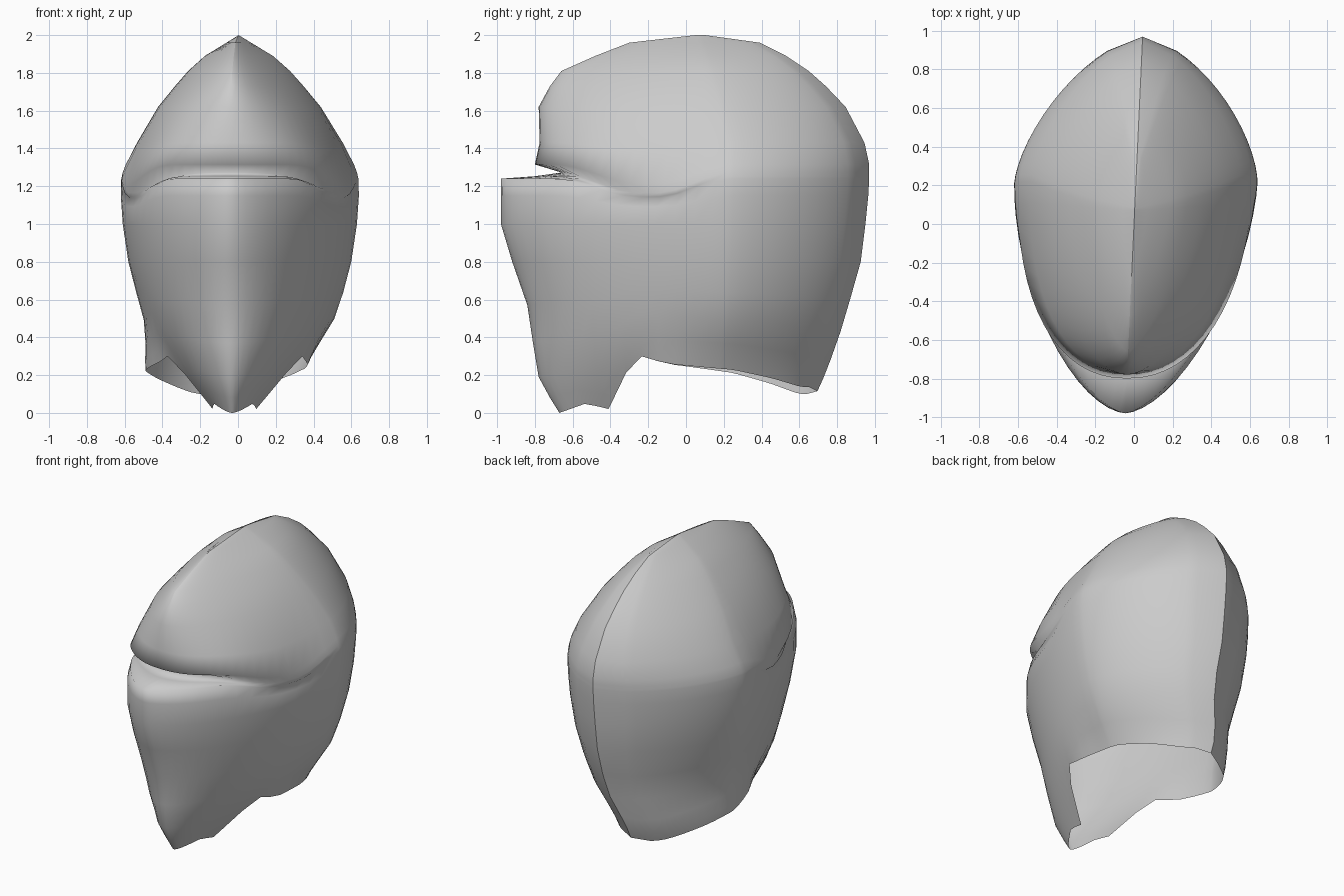
import bpy, bmesh, math

if "Cube" in bpy.data.objects:
    bpy.data.objects.remove(bpy.data.objects["Cube"])

# Horizontal section profile: z, front y, back y, half width, front roundness, back roundness
ROWS = [
    (0.00, -.67, .65, .38, 1.75, 1.5), (0.08, -.72, .68, .39, 1.75, 1.5),
    (0.19, -.78, .73, .41, 1.75, 1.5), (0.37, -.81, .80, .46, 1.75, 1.5),
    (0.57, -.84, .86, .53, 1.75, 1.5), (0.80, -.92, .925, .59, 1.7, 1.52),
    (1.00, -.98, .95, .62, 1.67, 1.54), (1.15, -.98, .965, .63, 1.65, 1.54),
    (1.24, -.98, .97, .628, 1.55, 1.54), (1.253, -.80, .97, .625, 1.85, 1.54),
    (1.275, -.66, .97, .62, 2.1, 1.54), (1.315, -.80, .97, .605, 2.2, 1.54),
    (1.43, -.775, .945, .545, 2.15, 1.54), (1.62, -.78, .845, .43, 1.85, 1.5),
    (1.73, -.72, .74, .34, 1.65, 1.5), (1.81, -.66, .65, .27, 1.5, 1.5),
    (1.89, -.48, .53, .18, 1.4, 1.5), (1.96, -.30, .39, .065, 1.3, 1.4),
    (2.00, .05, .10, .0, 1.3, 1.4)]

# Lower edge height along y, and y of the widest point along z
HEM = [(-.8, 0), (-.67, 0), (-.53, .05), (-.41, .02), (-.27, .31),
       (-.1, .26), (.25, .22), (.45, .17), (.6, .12), (.8, .11)]
WIDEST = [(0, .15), (.5, .2), (1.45, .22), (1.9, .1), (2, .075)]
Q = 16          # columns per quarter


def lookup(table, v):
    """Linear interpolation in a table sorted on its first column."""
    if v <= table[0][0]:
        return table[0][1:]
    for a, b in zip(table, table[1:]):
        if v <= b[0]:
            t = (v - a[0]) / (b[0] - a[0])
            return tuple(p + (q - p) * t for p, q in zip(a[1:], b[1:]))
    return table[-1][1:]


def smooth(t):
    t = max(0.0, min(1.0, t))
    return t * t * (3 - 2 * t)


def section(k, z):
    """Point on the half section, k = 0 at the front, 2Q at the back ridge."""
    yf, yb, w, nf, nb = lookup(ROWS, z)
    a = k / Q * math.pi / 2
    s, c = max(0, math.sin(a)), math.cos(a)
    n = nf if k <= Q else nb
    yc = lookup(WIDEST, z)[0]
    if k in (0, 2 * Q):
        s = 0
    d = abs(c) ** (2 / n)
    y = yc - (yc - yf) * d if c > 0 else yc + (yb - yc) * d
    return w * s ** (2 / n), y


def hem_height(k):
    """Height at which a column meets the lower edge."""
    z = .12
    for _ in range(15):
        z = .6 * z + .4 * lookup(HEM, section(k, z)[1])[0]
    return z


def shell_point(i, k, side):
    z = ROWS[i][0]
    if z < .8:      # squeeze the low rows onto the lower edge
        hem = hem_height(k)
        hem += side * .02 * smooth(section(k, .12)[1] + .2) * (k < 2 * Q)
        z = hem + z * (.8 - hem) / .8
    x, y = section(k, z)
    # pinch the chin
    x *= 1 - .6 * max(0, (.5 - z) / .5) ** 2 * smooth((-.05 - y) / .3)
    # eye groove droops toward the sides, then fades
    dz = -.11 * smooth((y + .7) / .45) * (1 - smooth((y + .15) / .4))
    dz *= math.exp(-((z - 1.27) / .15) ** 2)
    # slight twist, and the rear lower edge leaning to one side
    lean = .046 * y - .09 * smooth((.55 - z) / .4) * smooth((y + .35) / .6)
    return (side * x + lean, y, z + dz)


# Helmet shell with face guard, eye groove and crest ridge
bm = bmesh.new()
half = list(range(2 * Q - 3))           # leave a flat strip beside the back ridge
columns = [(k, 1) for k in half] + [(2 * Q, 1)] + [(k, -1) for k in half[:0:-1]]
grid = [[bm.verts.new(shell_point(i, k, s)) for k, s in columns] for i in range(len(ROWS))]
n = len(columns)
for low, high in zip(grid, grid[1:]):
    for j in range(n):
        m = (j + 1) % n
        bm.faces.new((low[j], low[m], high[m], high[j])).smooth = True
# crease along the back ridge and the front of the crest
back = len(half)
for i in range(len(ROWS) - 1):
    bm.edges.get((grid[i][back], grid[i + 1][back])).smooth = False
    if ROWS[i][0] > 1.7:
        bm.edges.get((grid[i][0], grid[i + 1][0])).smooth = False
bmesh.ops.remove_doubles(bm, verts=bm.verts, dist=.0005)
for e in bm.edges:                      # top line of the crest
    if all(v.co.z > 1.999 for v in e.verts):
        e.smooth = False
bmesh.ops.recalc_face_normals(bm, faces=bm.faces)

mesh = bpy.data.meshes.new("helmet_shell")
bm.to_mesh(mesh)
bm.free()
helmet = bpy.data.objects.new("helmet_shell", mesh)
bpy.context.collection.objects.link(helmet)
